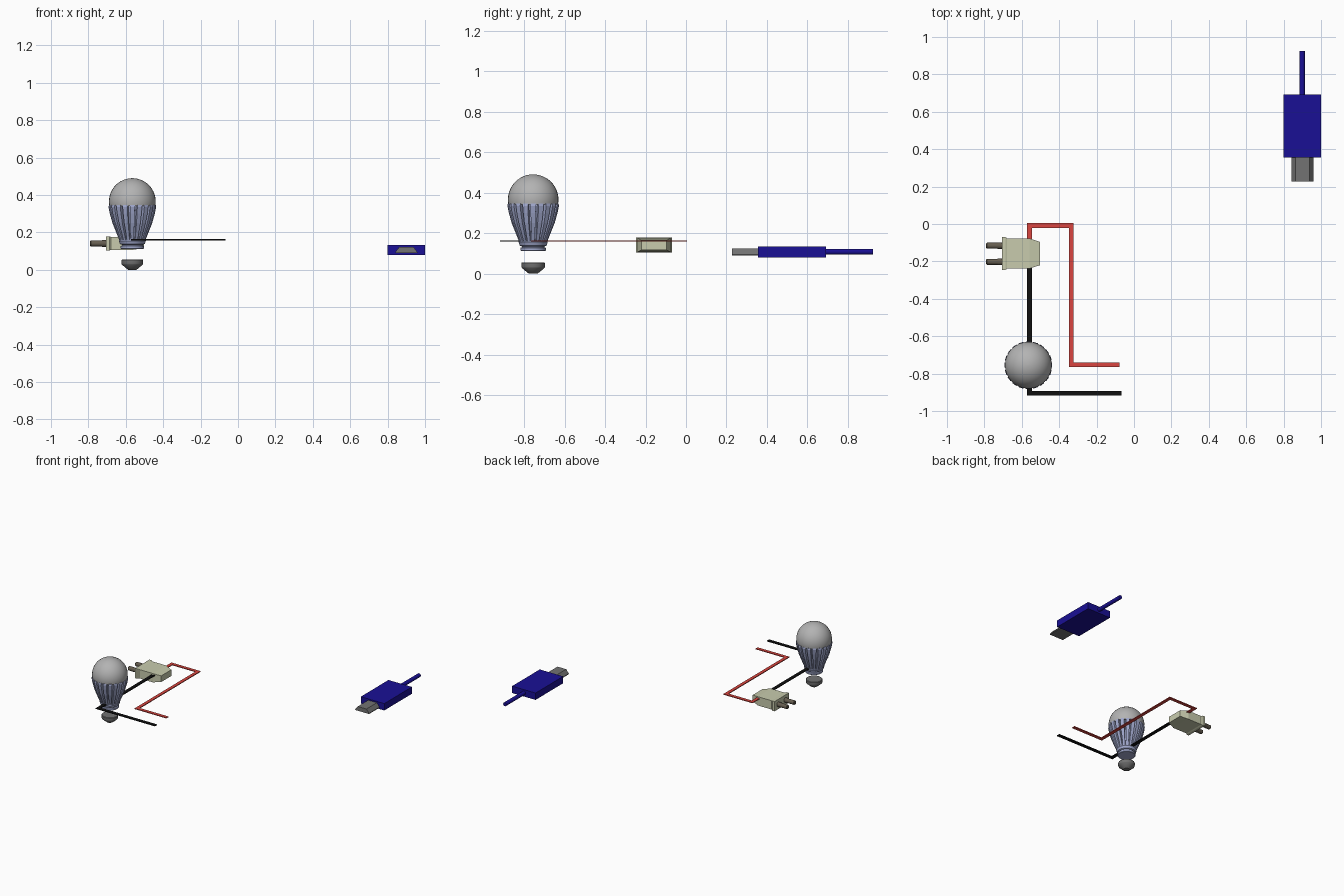
import bpy, bmesh
from math import pi, sin, cos
from mathutils import Vector

if "Cube" in bpy.data.objects:
    bpy.data.objects.remove(bpy.data.objects["Cube"])


def material(name, rgb):
    m = bpy.data.materials.new(name)
    m.diffuse_color = (*rgb, 1)
    m.use_nodes = True
    m.node_tree.nodes["Principled BSDF"].inputs["Base Color"].default_value = m.diffuse_color
    return m


BLUE = material("blue_plastic", (0.01, 0.005, 0.3))
CREAM = material("cream_plastic", (0.58, 0.6, 0.42))
BRASS = material("dull_metal", (0.13, 0.11, 0.08))
RED = material("red_wire", (0.7, 0.06, 0.05))
BLACK = material("black_wire", (0.005, 0.005, 0.005))
FIN = material("heat_sink", (0.36, 0.4, 0.62))
GLASS = material("frosted_glass", (0.45, 0.45, 0.45))
STEEL = material("steel", (0.17, 0.17, 0.17))


def loft(name, rings, mat, smooth=None):
    """Skin a list of equal-length closed rings and cap both ends."""
    bm = bmesh.new()
    rows = [[bm.verts.new(p) for p in ring] for ring in rings]
    n = len(rows[0])
    for a, b in zip(rows, rows[1:]):
        for i in range(n):
            j = (i + 1) % n
            bm.faces.new((a[i], a[j], b[j], b[i]))
    bm.faces.new(rows[0])
    bm.faces.new(rows[-1])
    bmesh.ops.recalc_face_normals(bm, faces=bm.faces)
    me = bpy.data.meshes.new(name)
    bm.to_mesh(me)
    bm.free()
    me.materials.append(mat)
    ob = bpy.data.objects.new(name, me)
    bpy.context.collection.objects.link(ob)
    if smooth:
        bpy.context.view_layer.objects.active = ob
        ob.select_set(True)
        bpy.ops.object.shade_smooth_by_angle(angle=smooth)
        ob.select_set(False)
    return ob


def lathe(name, centre, axis, profile, mat, n=32):
    """Turn (radius, position) pairs about the x, y or z axis."""
    def point(r, h, a):
        u, v = r * cos(a), r * sin(a)
        return Vector(centre) + Vector({"x": (h, u, v), "y": (u, h, v), "z": (u, v, h)}[axis])
    rings = [[point(r, h, 2 * pi * i / n) for i in range(n)] for r, h in profile]
    return loft(name, rings, mat, 0.6)


def wire(name, path, width, z, thick, mat):
    """Flat ribbon wire with mitred right-angle corners."""
    pts = [Vector(p) for p in path]
    rings = []
    for i, p in enumerate(pts):
        dirs = []
        if i > 0:
            dirs.append((p - pts[i - 1]).normalized())
        if i < len(pts) - 1:
            dirs.append((pts[i + 1] - p).normalized())
        side = sum((Vector((-d.y, d.x)) for d in dirs), Vector((0, 0)))
        side *= width / 2 / (side.dot(Vector((-dirs[0].y, dirs[0].x))))
        l, r = p + side, p - side
        lo, hi = z - thick / 2, z + thick / 2
        rings.append([(l.x, l.y, lo), (r.x, r.y, lo), (r.x, r.y, hi), (l.x, l.y, hi)])
    return loft(name, rings, mat)


# Light bulb: dome
BX, BY = -0.565, -0.755
R, ZC = 0.125, 0.365
dome = [(R * cos(a), ZC + R * sin(a)) for a in [-0.2 + (pi / 2 + 0.19) * i / 14 for i in range(15)]]
lathe("bulb_dome", (BX, BY, 0), "z", dome, GLASS)

# Finned heat sink: a toothed section that narrows and shallows downward
FINS = 20
rings = []
for z, ro, ri in [(0.15, 0.068, 0.062), (0.165, 0.073, 0.066), (0.20, 0.087, 0.074),
                  (0.25, 0.107, 0.088), (0.30, 0.121, 0.1), (0.335, 0.128, 0.108),
                  (0.346, 0.126, 0.108)]:
    ring = []
    for k in range(FINS):
        for t, r in [(-0.33, ro), (0.33, ro), (0.4, ri), (0.6, ri)]:
            a = 2 * pi * (k + t) / FINS
            ring.append((BX + r * cos(a), BY + r * sin(a), z))
    rings.append(ring)
loft("bulb_heat_sink", rings, FIN)

# Bulb collar and contact cap
lathe("bulb_collar", (BX, BY, 0), "z",
      [(0.06, 0.112), (0.063, 0.115), (0.063, 0.127), (0.056, 0.13), (0.056, 0.134),
       (0.066, 0.138), (0.072, 0.155), (0.07, 0.162)], FIN)
lathe("bulb_contact_cap", (BX, BY, 0), "z",
      [(0.022, 0), (0.03, 0.006), (0.056, 0.028), (0.058, 0.033), (0.058, 0.052), (0.055, 0.055)], STEEL)

# Mains plug body: flange, body and tapered tail
PY, PZ = -0.158, 0.141
sections = [(-0.706, 0.088, 0.038), (-0.688, 0.088, 0.038), (-0.678, 0.081, 0.034),
            (-0.56, 0.081, 0.034), (-0.502, 0.062, 0.024)]
loft("plug_body", [[(x, PY - w, PZ - h), (x, PY + w, PZ - h), (x, PY + w, PZ + h), (x, PY - w, PZ + h)]
                   for x, w, h in sections], CREAM)

# Plug prongs
for side in (-1, 1):
    lathe("plug_prong", (0, PY - 0.001 + side * 0.043, PZ), "x",
          [(0.013, -0.79), (0.016, -0.786), (0.016, -0.73), (0.018, -0.727), (0.018, -0.70)], BRASS, 20)

# Flat wires
wire("red_wire", [(-0.559, -0.1), (-0.559, -0.008), (-0.335, -0.008), (-0.335, -0.752), (-0.077, -0.752)],
     0.025, 0.161, 0.006, RED)
wire("black_wire", [(-0.559, -0.2), (-0.559, -0.905), (-0.067, -0.905)], 0.026, 0.161, 0.006, BLACK)

# Data cable plug: body, trapezoid connector and cable
UX = 0.9


def prism(name, outline, y0, y1, mat):
    return loft(name, [[(UX + x, y, z) for x, z in outline] for y in (y0, y1)], mat)


prism("connector_body", [(-0.1, 0.08), (0.1, 0.08), (0.1, 0.133), (-0.1, 0.133)], 0.355, 0.692, BLUE)
prism("connector_tip", [(-0.059, 0.09), (0.059, 0.09), (0.059, 0.095), (0.037, 0.123),
                        (-0.037, 0.123), (-0.059, 0.095)], 0.228, 0.36, STEEL)
lathe("connector_cable", (UX - 0.001, 0, 0.108), "y", [(0.0145, 0.68), (0.0145, 0.925)], BLUE, 24)
